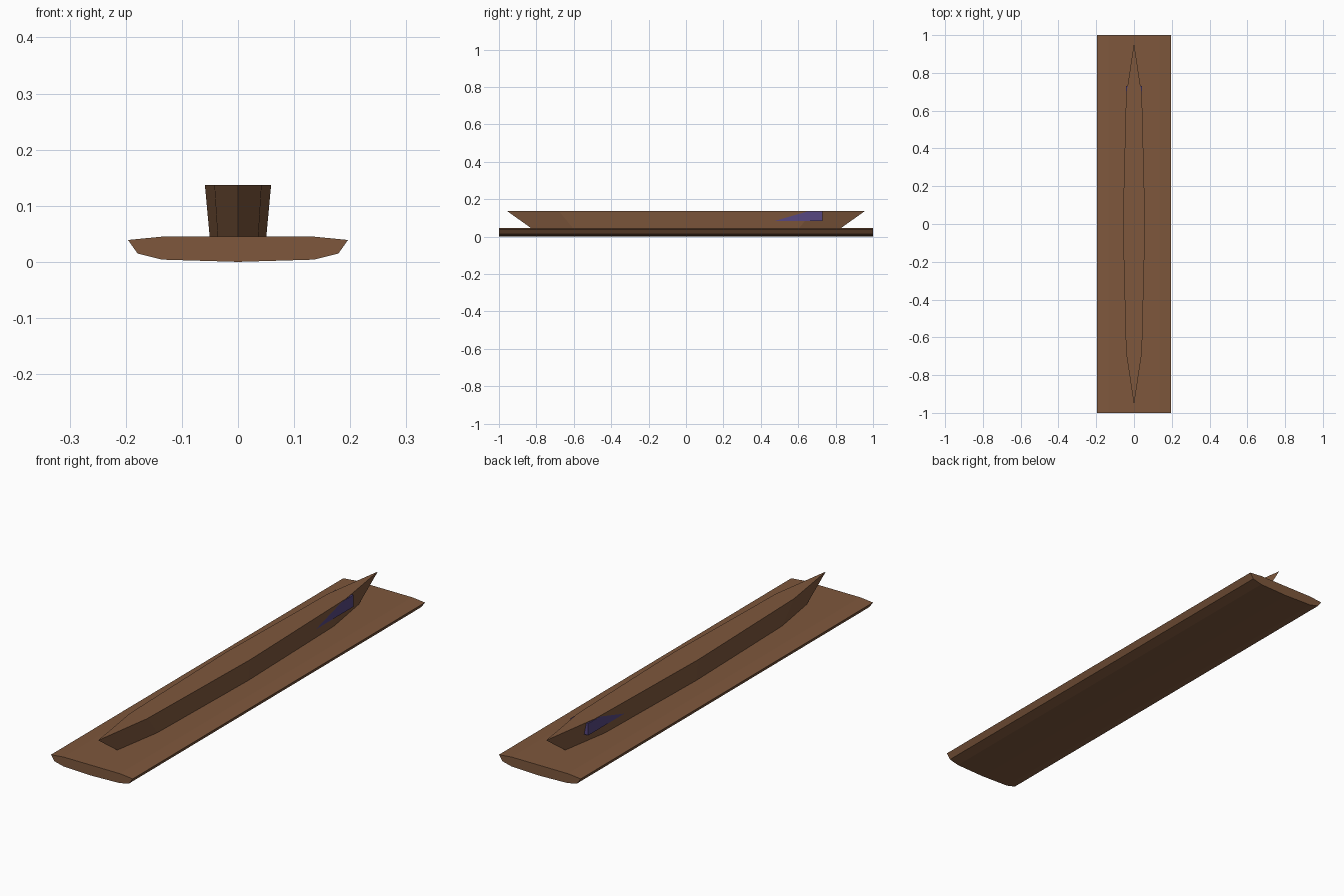
import bpy
import bmesh

cube = bpy.data.objects.get("Cube")
if cube:
    bpy.data.objects.remove(cube, do_unlink=True)


def material(name, rgb):
    mat = bpy.data.materials.new(name)
    mat.use_nodes = True
    mat.diffuse_color = (*rgb, 1)
    mat.node_tree.nodes["Principled BSDF"].inputs["Base Color"].default_value = (*rgb, 1)
    return mat


def loft(name, bottom, top, mat):
    """Join two matching closed loops with side faces and cap both ends."""
    bm = bmesh.new()
    low = [bm.verts.new(p) for p in bottom]
    high = [bm.verts.new(p) for p in top]
    bm.faces.new(low)
    bm.faces.new(high)
    n = len(low)
    for i in range(n):
        j = (i + 1) % n
        bm.faces.new((low[i], low[j], high[j], high[i]))
    bmesh.ops.recalc_face_normals(bm, faces=bm.faces)
    mesh = bpy.data.meshes.new(name)
    bm.to_mesh(mesh)
    bm.free()
    mesh.materials.append(mat)
    obj = bpy.data.objects.new(name, mesh)
    bpy.context.collection.objects.link(obj)
    return obj


brown = material("wood brown", (0.21, 0.097, 0.046))
purple = material("dull purple", (0.095, 0.063, 0.22))

# Broad base plank: right half of the cross-section, mirrored, extruded along y
half = [(0.135, 0.004), (0.179, 0.015), (0.196, 0.039), (0.135, 0.045)]
section = [(0, 0)] + half + [(-x, z) for x, z in reversed(half)]
loft("base_plank",
     [(x, -1, z) for x, z in section],
     [(x, 1, z) for x, z in section], brown)


# Flared hull, pointed at both ends
def outline(tip, shoulder, shoulder_width, mid_width, z):
    side = [(shoulder_width, -shoulder), (mid_width, 0), (shoulder_width, shoulder)]
    points = [(0, -tip)] + side + [(0, tip)] + [(-x, y) for x, y in reversed(side)]
    return [(x, y, z) for x, y in points]


loft("hull",
     outline(0.82, 0.6, 0.036, 0.05, 0.04),
     outline(0.957, 0.68, 0.042, 0.059, 0.137), brown)

# Block set through the rear of the hull, emerging on both sides
block = [(-0.0425, 0.45), (0.0425, 0.45), (0.0425, 0.73), (-0.0425, 0.73)]
loft("rear_block",
     [(x, y, 0.083) for x, y in block],
     [(x, y, 0.134) for x, y in block], purple)
